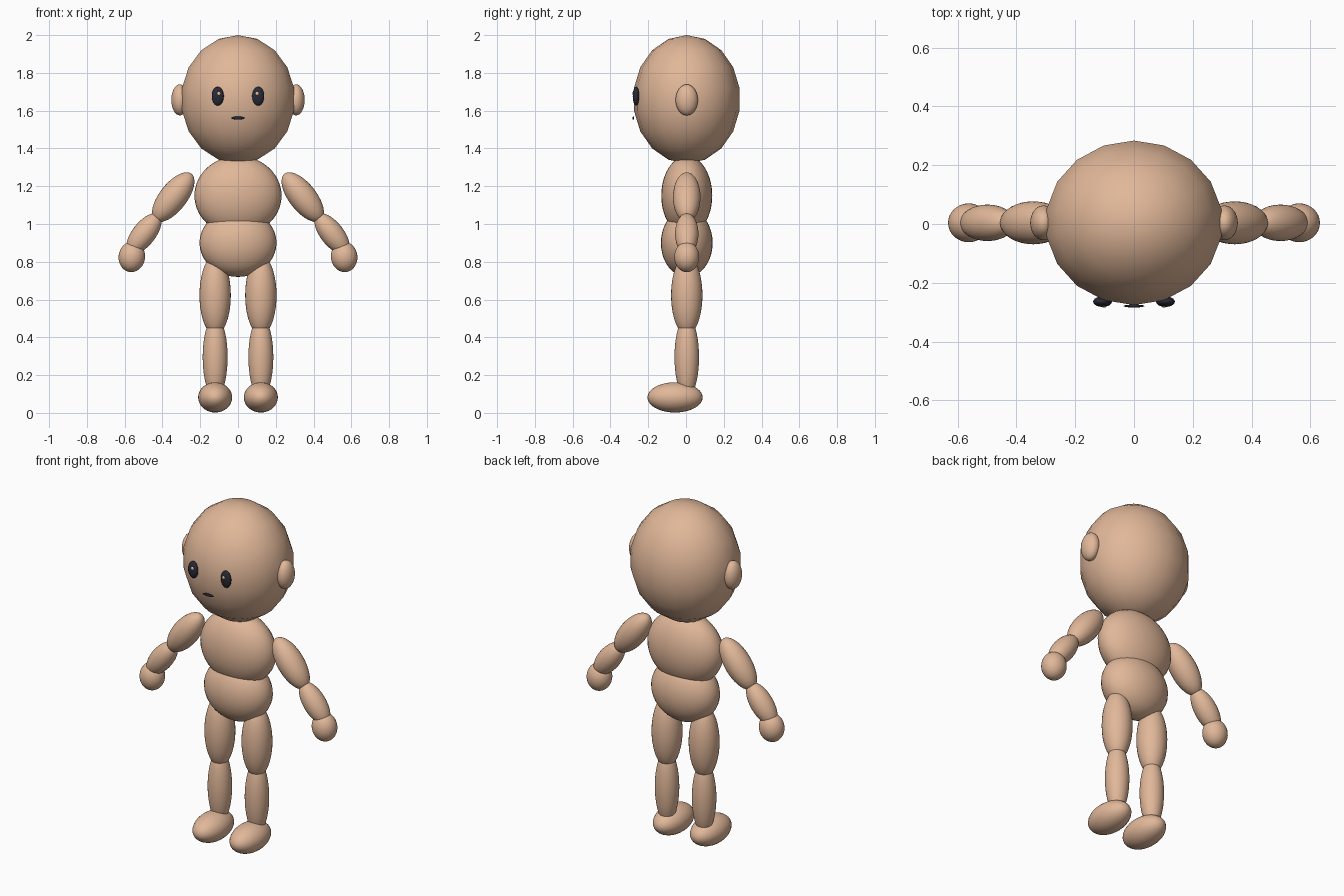
import bpy, math

if "Cube" in bpy.data.objects:
    bpy.data.objects.remove(bpy.data.objects["Cube"])

Y = 0.004              # body centre line
TILT = math.radians(38)


def material(name, rgb):
    m = bpy.data.materials.new(name)
    m.diffuse_color = (*rgb, 1)
    m.use_nodes = True
    m.node_tree.nodes["Principled BSDF"].inputs["Base Color"].default_value = m.diffuse_color
    return m


skin = material("skin", (0.75, 0.475, 0.318))
dark = material("dark_navy", (0.022, 0.023, 0.036))


def ball(name, loc, radii, mat=skin, tilt=0.0, segs=32, rings=20):
    """Smooth ellipsoid, optionally leaned in the front plane."""
    bpy.ops.mesh.primitive_uv_sphere_add(segments=segs, ring_count=rings,
                                         radius=1, location=loc)
    ob = bpy.context.object
    ob.name = name
    ob.scale = radii
    ob.rotation_euler = (0, tilt, 0)
    ob.data.materials.append(mat)
    bpy.ops.object.shade_smooth()
    return ob


def pair(name, loc, radii, mat=skin, tilt=0.0, **kw):
    """Mirrored left and right ellipsoids."""
    for side, s in (("left", 1), ("right", -1)):
        ball(f"{side}_{name}", (s * loc[0], loc[1], loc[2]), radii, mat, s * tilt, **kw)


# Head (coarser sphere) and trunk
ball("head", (0, Y, 1.66), (0.306, 0.284, 0.34), segs=18, rings=9)
ball("chest", (0, Y, 1.15), (0.231, 0.135, 0.21))
ball("pelvis", (0, Y, 0.90), (0.204, 0.137, 0.18))

# Face
pair("ear", (0.308, Y, 1.657), (0.045, 0.059, 0.082))
pair("eye", (0.107, -0.264, 1.677), (0.032, 0.018, 0.05), dark, segs=20, rings=12)
pair("eye_glint", (0.102, -0.277, 1.69), (0.01, 0.007, 0.011), segs=12, rings=8)
ball("mouth", (0, -0.279, 1.561), (0.036, 0.005, 0.008), dark, segs=20, rings=10)

# Arms, leaning outward toward the hands
pair("upper_arm", (0.343, Y, 1.142), (0.073, 0.073, 0.157), tilt=-TILT)
pair("forearm", (0.498, Y, 0.948), (0.062, 0.062, 0.13), tilt=-TILT)
pair("hand", (0.562, Y, 0.826), (0.07, 0.066, 0.081), tilt=math.radians(-8))

# Legs and feet
pair("thigh", (0.121, Y, 0.623), (0.083, 0.083, 0.21))
pair("shin", (0.121, Y, 0.295), (0.066, 0.065, 0.215))
pair("foot", (0.121, -0.058, 0.082), (0.09, 0.146, 0.08))
